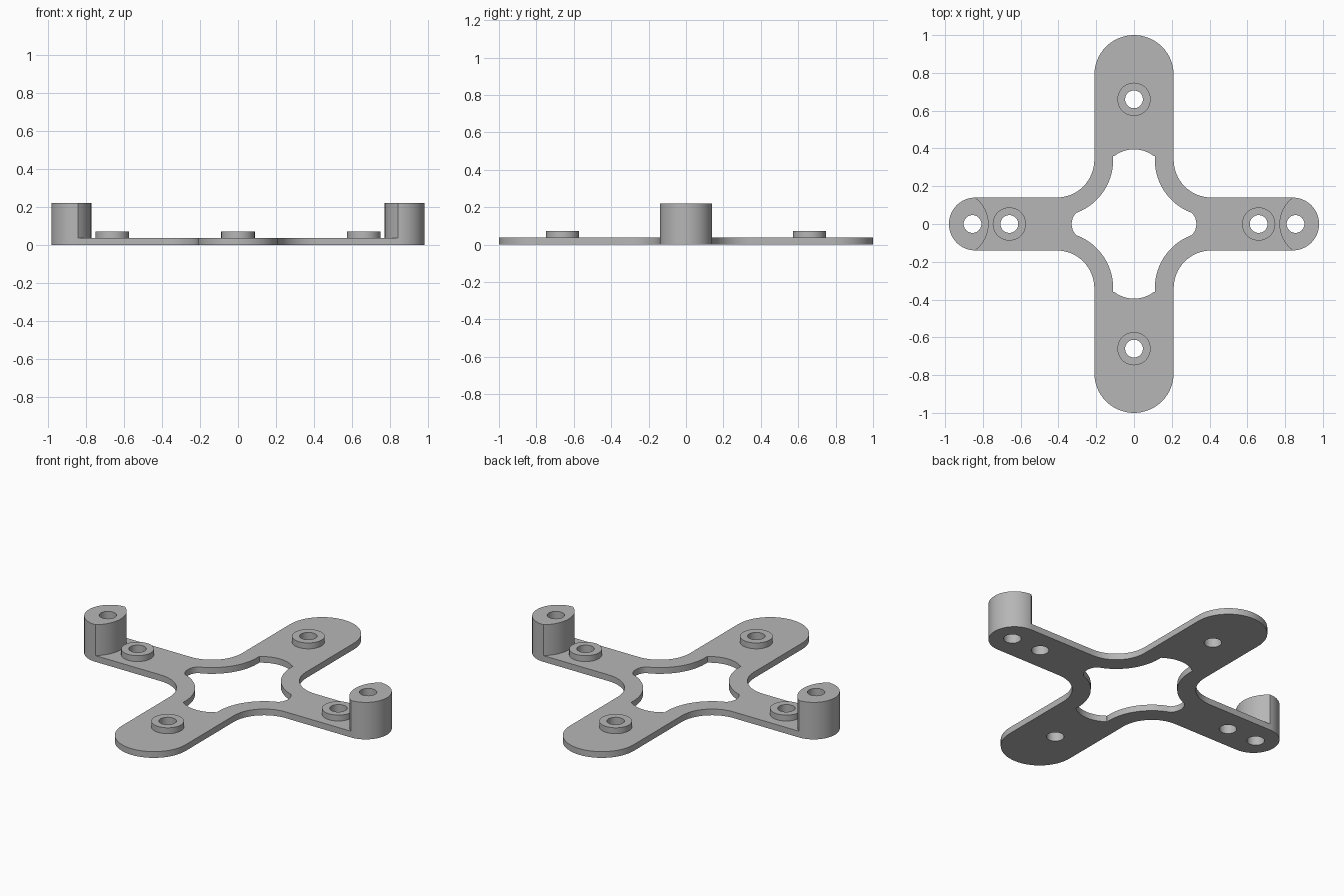
import bpy
import bmesh
from math import radians, sin, cos, hypot

cube = bpy.data.objects.get("Cube")
if cube:
    bpy.data.objects.remove(cube, do_unlink=True)

grey = bpy.data.materials.new("plain_grey")
grey.use_nodes = True
grey.diffuse_color = (0.47, 0.47, 0.47, 1)
grey.node_tree.nodes["Principled BSDF"].inputs["Base Color"].default_value = (0.47, 0.47, 0.47, 1)


def arc(cx, cy, r, start, end, steps=16):
    angles = [radians(start + (end - start) * i / steps) for i in range(steps + 1)]
    return [(cx + r * cos(a), cy + r * sin(a)) for a in angles]


def circle(cx, cy, r):
    return arc(cx, cy, r, 0, 360, 40)


def four_way(quarter):
    """Mirror a quarter outline, running from +x to +y, into a full loop."""
    half = quarter + [(-x, y) for x, y in reversed(quarter)]
    return half + [(x, -y) for x, y in reversed(half)]


def clean(loop):
    result = []
    for p in loop:
        if not result or hypot(p[0] - result[-1][0], p[1] - result[-1][1]) > 0.002:
            result.append(p)
    if hypot(result[0][0] - result[-1][0], result[0][1] - result[-1][1]) < 0.002:
        result.pop()
    return result


def slab(name, loops, bottom, top):
    """Extrude a flat outline with holes between two heights."""
    curve = bpy.data.curves.new(name, "CURVE")
    curve.dimensions = "2D"
    curve.fill_mode = "BOTH"
    curve.extrude = (top - bottom) / 2
    for loop in loops:
        pts = clean(loop)
        spline = curve.splines.new("POLY")
        spline.points.add(len(pts) - 1)
        for point, (x, y) in zip(spline.points, pts):
            point.co = (x, y, 0, 1)
        spline.use_cyclic_u = True
    obj = bpy.data.objects.new(name, curve)
    bpy.context.collection.objects.link(obj)
    bpy.ops.object.select_all(action="DESELECT")
    obj.select_set(True)
    bpy.context.view_layer.objects.active = obj
    bpy.ops.object.convert(target="MESH")
    obj = bpy.context.object
    bm = bmesh.new()
    bm.from_mesh(obj.data)
    bmesh.ops.remove_doubles(bm, verts=bm.verts, dist=0.0005)
    bmesh.ops.recalc_face_normals(bm, faces=bm.faces)
    bmesh.ops.translate(bm, verts=bm.verts, vec=(0, 0, (top + bottom) / 2))
    bm.to_mesh(obj.data)
    bm.free()
    obj.data.materials.clear()
    obj.data.materials.append(grey)
    bpy.ops.object.shade_smooth_by_angle(angle=radians(30))


PLATE, BOSS, POST = 0.037, 0.072, 0.22
HOLE = 0.047
boss_spots = {"left": (0.66, 0), "right": (-0.66, 0), "back": (0, 0.66), "front": (0, -0.66)}
post_sides = {"left": 1, "right": -1}

# Cross plate with rounded arms, filleted corners and a star opening
outline = four_way(arc(0.84, 0, 0.14, 0, 90) + arc(0.41, 0.34, 0.2, 270, 180)
                   + arc(0, 0.79, 0.21, 0, 90))
opening = four_way(arc(0.245, 0, 0.085, 0, 45, 8) + arc(0.41, 0.34, 0.3, 249.4, 176.2)
                   + arc(0, 0.22, 0.175, 53.1, 90, 8))
holes = [circle(x, y, HOLE) for x, y in boss_spots.values()]
holes += [circle(side * 0.855, 0, HOLE) for side in post_sides.values()]
slab("cross_plate", [outline, opening] + holes, 0, PLATE)

# Raised ring around each arm hole
for where, (x, y) in boss_spots.items():
    slab(where + "_boss", [circle(x, y, 0.088), circle(x, y, HOLE)], PLATE, BOSS)

# Tall drilled posts on the side arm ends
for where, side in post_sides.items():
    profile = arc(0.84, 0, 0.14, -90, 90, 32) + arc(0.945, 0, 0.175, 126.87, 233.13)
    slab(where + "_post", [[(side * x, y) for x, y in profile],
                           circle(side * 0.855, 0, HOLE)], PLATE, POST)
